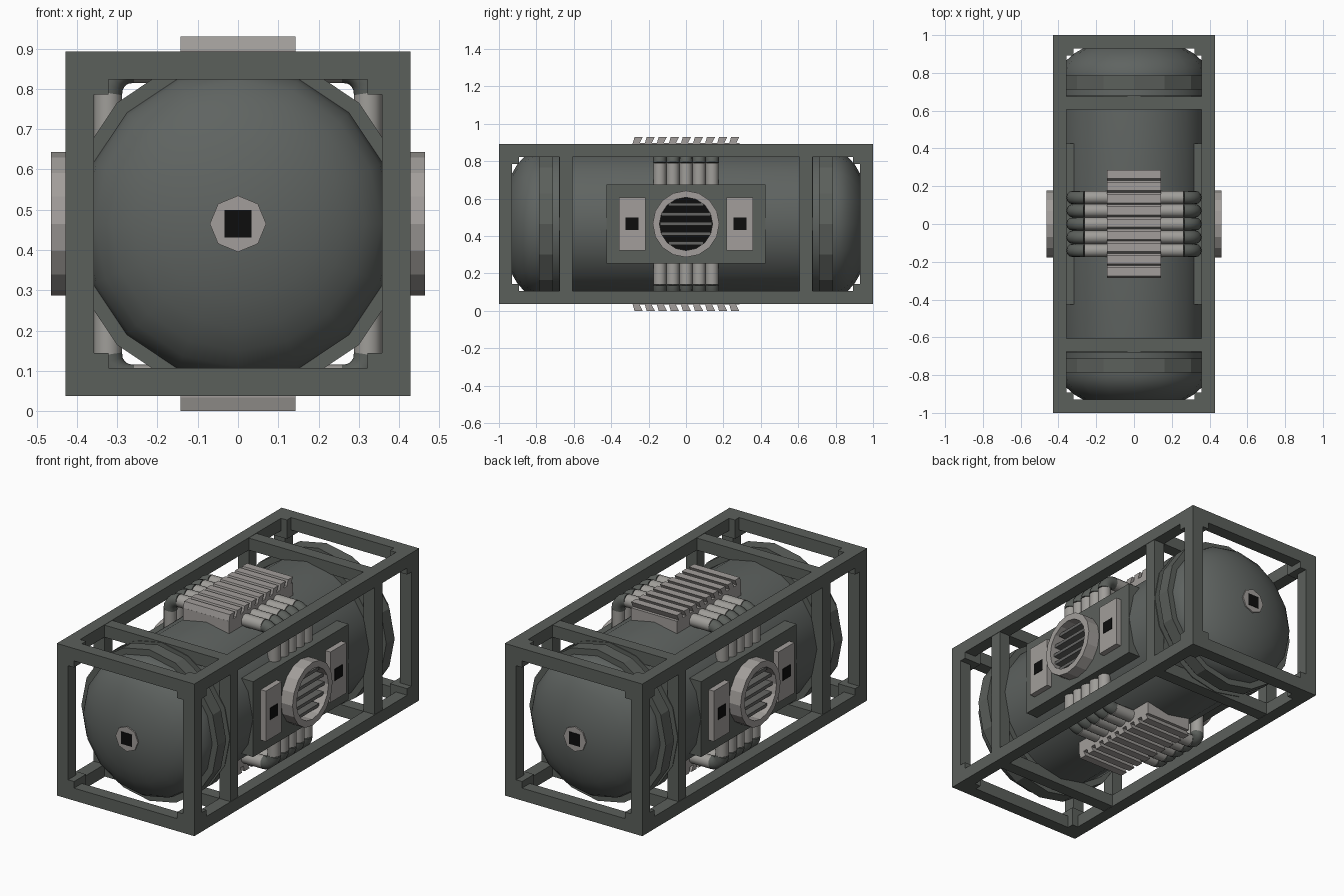
import bpy, bmesh, math
from mathutils import Vector, Matrix

if "Cube" in bpy.data.objects:
    bpy.data.objects.remove(bpy.data.objects["Cube"])

CZ = 0.465  # height of the tank axis


def mat(name, col):
    m = bpy.data.materials.new(name)
    m.diffuse_color = (*col, 1)
    m.use_nodes = True
    m.node_tree.nodes["Principled BSDF"].inputs["Base Color"].default_value = m.diffuse_color
    return m


FRAME = mat("dark grey green", (0.105, 0.115, 0.105))
TANK = mat("tank grey", (0.115, 0.127, 0.12))
LIGHT = mat("light warm grey", (0.36, 0.34, 0.325))
PIPE = mat("pipe grey", (0.35, 0.34, 0.32))
SLAT = mat("slat grey", (0.13, 0.13, 0.125))
BLACK = mat("black", (0.004, 0.004, 0.004))


def finish(name, bm, material, smooth=False):
    bmesh.ops.recalc_face_normals(bm, faces=bm.faces)
    me = bpy.data.meshes.new(name)
    bm.to_mesh(me)
    bm.free()
    me.materials.append(material)
    ob = bpy.data.objects.new(name, me)
    bpy.context.collection.objects.link(ob)
    if smooth:
        bpy.ops.object.select_all(action='DESELECT')
        ob.select_set(True)
        bpy.context.view_layer.objects.active = ob
        bpy.ops.object.shade_smooth_by_angle(angle=math.radians(35))
    return ob


def box(bm, x, y, z):
    """Box from three (low, high) ranges, z measured from the tank axis."""
    lo = [min(r) for r in (x, y, z)]
    hi = [max(r) for r in (x, y, z)]
    c = Vector([(a + b) / 2 for a, b in zip(lo, hi)]) + Vector((0, 0, CZ))
    s = [b - a for a, b in zip(lo, hi)]
    bmesh.ops.create_cube(bm, size=1, matrix=Matrix.Translation(c) @ Matrix.Diagonal((*s, 1)))


def skin(bm, rings, cap=True, closed=False):
    rows = [[bm.verts.new(p) for p in r] for r in rings]
    n = len(rows[0])
    pairs = list(zip(rows, rows[1:])) + ([(rows[-1], rows[0])] if closed else [])
    for a, b in pairs:
        for i in range(n):
            bm.faces.new((a[i], a[(i + 1) % n], b[(i + 1) % n], b[i]))
    if cap and not closed:
        bm.faces.new(rows[0])
        bm.faces.new(rows[-1])


def lathe(bm, profile, axis, n=16, closed=False):
    """Turn (radius, position) points about the x or y axis."""
    rings = []
    for r, p in profile:
        ring = []
        for i in range(n):
            a = 2 * math.pi * i / n
            u, v = r * math.cos(a), r * math.sin(a) + CZ
            ring.append((u, p, v) if axis == 'y' else (p, u, v))
        rings.append(ring)
    skin(bm, rings, closed=closed)


S = (-1, 1)
O, I = 0.428, 0.358  # outer and inner reach of the frame

# outer frame: long rails, end bars, corner blocks
bm = bmesh.new()
for a in S:
    for b in S:
        box(bm, (a * I, a * O), (-1, 1), (b * I, b * O))
        box(bm, (a * I, a * O), (b * 0.93, b), (-I, I))
        box(bm, (-I, I), (b * 0.93, b), (a * I, a * O))
        for c in S:
            box(bm, (a * 0.321, a * O), (c * 0.893, c), (b * 0.321, b * O))
finish("outer_frame", bm, FRAME)

# cross bars around the tank
bm = bmesh.new()
for a in S:
    for b in S:
        box(bm, (a * I, a * 0.426), (b * 0.607, b * 0.676), (-I, I))
        box(bm, (-I, I), (b * 0.607, b * 0.676), (a * I, a * 0.426))
finish("cross_bars", bm, FRAME)

# tank with domed ends
R, Y0, H = 0.39, 0.786, 0.2
dome = [(R * math.cos(t), Y0 + H * math.sin(t))
        for t in [math.radians(d) for d in (0, 12, 24, 36, 48, 60, 72, 82, 89)]]
bm = bmesh.new()
lathe(bm, [(r, -y) for r, y in reversed(dome)] + dome, 'y')
finish("tank", bm, TANK, True)

for s in S:
    end = "front" if s < 0 else "back"
    # flange rings
    bm = bmesh.new()
    for y0, y1 in ((0.712, 0.786), (0.615, 0.68)):
        lathe(bm, [(0.425, s * y0), (0.425, s * y1), (0.385, s * y1), (0.385, s * y0)], 'y', closed=True)
    finish(end + "_flanges", bm, FRAME)
    # end valve with a square socket
    bm = bmesh.new()
    lathe(bm, [(0.07, s * 0.95), (0.07, s * 0.99)], 'y', 8)
    finish(end + "_valve", bm, LIGHT)
    bm = bmesh.new()
    box(bm, (-0.034, 0.034), (s * 0.98, s * 0.993), (-0.034, 0.034))
    finish(end + "_valve_socket", bm, BLACK)

for s in S:
    side = "left" if s < 0 else "right"
    # side panel
    bm = bmesh.new()
    box(bm, (s * 0.3, s * 0.392), (-0.425, 0.425), (-0.212, 0.212))
    finish(side + "_panel", bm, FRAME)
    # raised plates and their sockets
    bm = bmesh.new()
    bk = bmesh.new()
    for t in S:
        box(bm, (s * 0.38, s * 0.424), (t * 0.217, t * 0.358), (-0.142, 0.142))
        box(bk, (s * 0.42, s * 0.427), (t * 0.253, t * 0.323), (-0.033, 0.033))
    finish(side + "_plates", bm, LIGHT)
    finish(side + "_plate_sockets", bk, BLACK)
    # round vent: rim, dark back, slats
    bm = bmesh.new()
    lathe(bm, [(0.178, s * 0.385), (0.178, s * 0.464), (0.142, s * 0.464), (0.142, s * 0.385)],
          'x', 16, closed=True)
    finish(side + "_vent_rim", bm, LIGHT)
    bm = bmesh.new()
    lathe(bm, [(0.143, s * 0.385), (0.143, s * 0.398)], 'x', 16)
    finish(side + "_vent_back", bm, BLACK)
    bm = bmesh.new()
    for k in range(-2, 3):
        z = k * 0.052
        w = math.sqrt(0.14 ** 2 - z * z)
        box(bm, (s * 0.395, s * 0.44), (-w, w), (z - 0.009, z + 0.009))
    finish(side + "_vent_slats", bm, SLAT)


def tube(bm, path, y, r=0.035, n=12):
    """Tube along a path of (x, z) points."""
    rings = []
    for i, p in enumerate(path):
        a, b = path[max(i - 1, 0)], path[min(i + 1, len(path) - 1)]
        t = Vector((b[0] - a[0], b[1] - a[1])).normalized()
        ring = []
        for k in range(n):
            c, d = r * math.cos(2 * math.pi * k / n), r * math.sin(2 * math.pi * k / n)
            ring.append((p[0] - t.y * c, y + d, p[1] + t.x * c + CZ))
        rings.append(ring)
    skin(bm, rings)


# pipes from the cooler boxes to the side panels
straight, bends = bmesh.new(), bmesh.new()
PX, PZ, BR = 0.323, 0.385, 0.06
for sx in S:
    for sz in S:
        for k in range(-2, 3):
            y = k * 0.07
            tube(straight, [(sx * 0.1, sz * PZ), (sx * (PX - BR), sz * PZ)], y)
            tube(straight, [(sx * PX, sz * (PZ - BR)), (sx * PX, sz * 0.2)], y)
            arc = [(sx * (PX - BR + BR * math.sin(a)), sz * (PZ - BR + BR * math.cos(a)))
                   for a in [math.pi / 2 * j / 5 for j in range(6)]]
            tube(bends, arc, y, 0.0355)
finish("pipes", straight, PIPE, True)
finish("pipe_bends", bends, FRAME, True)

# cooler boxes on top and bottom with slanted fins
for s in S:
    name = "top" if s > 0 else "bottom"
    bm = bmesh.new()
    box(bm, (-0.143, 0.143), (-0.285, 0.285), (s * 0.33, s * 0.432))
    finish(name + "_cooler_box", bm, LIGHT)
    bm = bmesh.new()
    for k in range(9):
        y = -0.285 + k * 0.0645
        prof = [(y, 0.43), (y + 0.036, 0.43), (y + 0.054, 0.465), (y + 0.01, 0.465)]
        skin(bm, [[(x, py, s * pz + CZ) for py, pz in prof] for x in (-0.143, 0.143)])
    finish(name + "_cooler_fins", bm, LIGHT)
